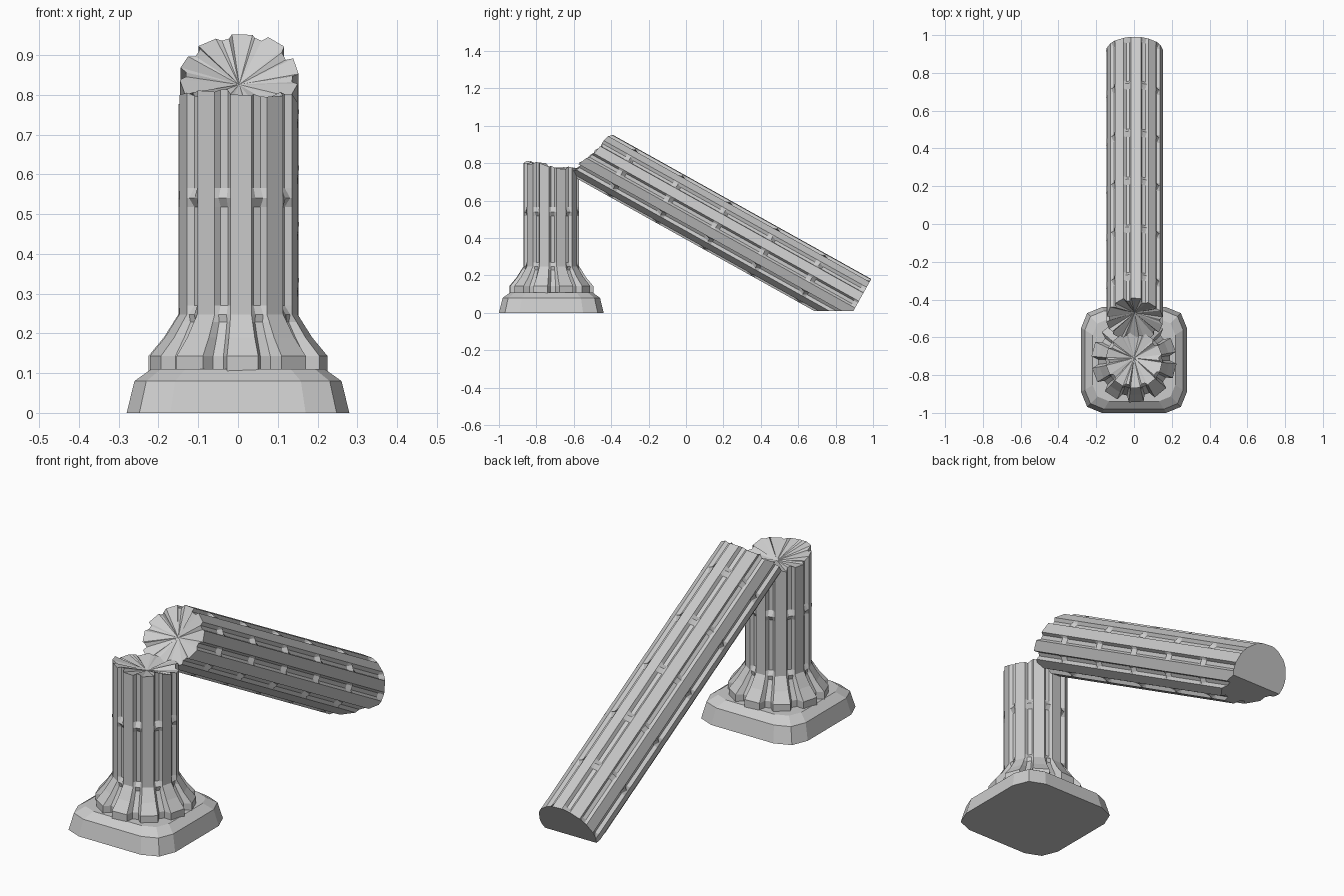
import bpy, bmesh, random
from math import sin, cos, radians
from mathutils import Matrix

if "Cube" in bpy.data.objects:
    bpy.data.objects.remove(bpy.data.objects["Cube"])

random.seed(4)
FLUTES = 10
R, GROOVE = 0.15, 0.134


def loft(bm, rings, tip=None):
    """Skin a list of vertex rings; cap the bottom flat, the top flat or as a fan to tip."""
    rings = [[bm.verts.new(p) for p in ring] for ring in rings]
    n = len(rings[0])
    for a, b in zip(rings, rings[1:]):
        for i in range(n):
            j = (i + 1) % n
            bm.faces.new((a[i], a[j], b[j], b[i]))
    bm.faces.new(rings[0][::-1])
    if tip is None:
        bm.faces.new(rings[-1])
    else:
        t = bm.verts.new(tip)
        for i in range(n):
            bm.faces.new((rings[-1][i], rings[-1][(i + 1) % n], t))


def fluted_ring(z, lobe, groove, phase):
    pts = []
    for k in range(FLUTES):
        for off, r in ((-10, lobe), (10, lobe), (14, groove), (22, groove)):
            a = radians(phase + 360 / FLUTES * k + off)
            pts.append((r * cos(a), r * sin(a), z))
    return pts


def joint(z):
    """Drum joint: the grooves fade out to full radius and start again."""
    return [(z - 0.022, R, GROOVE), (z, R, R), (z + 0.026, R, GROOVE)]


def broken_ring(z, slope, phase):
    ring = fluted_ring(z, R, GROOVE, phase)
    return [(x, y, h + slope * y / R + random.uniform(-0.013, 0.01)) for x, y, h in ring]


def finish(name, bm, matrix):
    bm.transform(matrix)
    bmesh.ops.recalc_face_normals(bm, faces=bm.faces[:])
    mesh = bpy.data.meshes.new(name)
    bm.to_mesh(mesh)
    bm.free()
    obj = bpy.data.objects.new(name, mesh)
    bpy.context.collection.objects.link(obj)


# plinth: rounded square slab with a sloped shoulder
def rounded_square(z, s):
    corner = [(0.28, 0.0), (0.28, 0.17), (0.248, 0.248), (0.17, 0.28)]
    pts = []
    for q in range(4):
        c, d = cos(radians(90 * q)), sin(radians(90 * q))
        pts += [(s * (x * c - y * d), s * (x * d + y * c), z) for x, y in corner]
    return pts


place = Matrix.Translation((0, -0.72, 0))
bm = bmesh.new()
loft(bm, [rounded_square(0, 1), rounded_square(0.08, 0.93), rounded_square(0.11, 0.78)])
finish("plinth", bm, place)

# standing stump: flared foot, fluted shaft, broken top
phase = 273
stations = [(0.10, 0.226, 0.192), (0.143, 0.226, 0.192), (0.19, 0.187, 0.165),
            (0.228, 0.163, 0.146), (0.248, R, R), (0.27, R, GROOVE)] + joint(0.54)
rings = [fluted_ring(*s, phase) for s in stations]
rings.append(broken_ring(0.787, -0.022, phase))
bm = bmesh.new()
loft(bm, rings, (0, 0.01, 0.755))
finish("standing_stump", bm, place)

# fallen shaft: fluted drums leaning on the stump, cut flat where it meets the ground
phase = 87
stations = [(0, R, R), (0.025, R, GROOVE)]
for k in range(5):
    stations += joint(0.28 + 0.29 * k)
rings = [fluted_ring(*s, phase) for s in stations]
rings.append(broken_ring(1.635, -0.05, phase))
bm = bmesh.new()
loft(bm, rings, (0, 0, 1.59))
bm.transform(Matrix.Translation((0.003, 0.918, 0.051)) @ Matrix.Rotation(radians(60.85), 4, 'X'))
cut = bmesh.ops.bisect_plane(bm, geom=bm.verts[:] + bm.edges[:] + bm.faces[:],
                             plane_co=(0, 0, 0.01), plane_no=(0, 0, 1), clear_inner=True)
rim = [e for e in cut["geom_cut"] if isinstance(e, bmesh.types.BMEdge)]
bmesh.ops.holes_fill(bm, edges=rim, sides=0)
finish("fallen_shaft", bm, Matrix.Identity(4))
